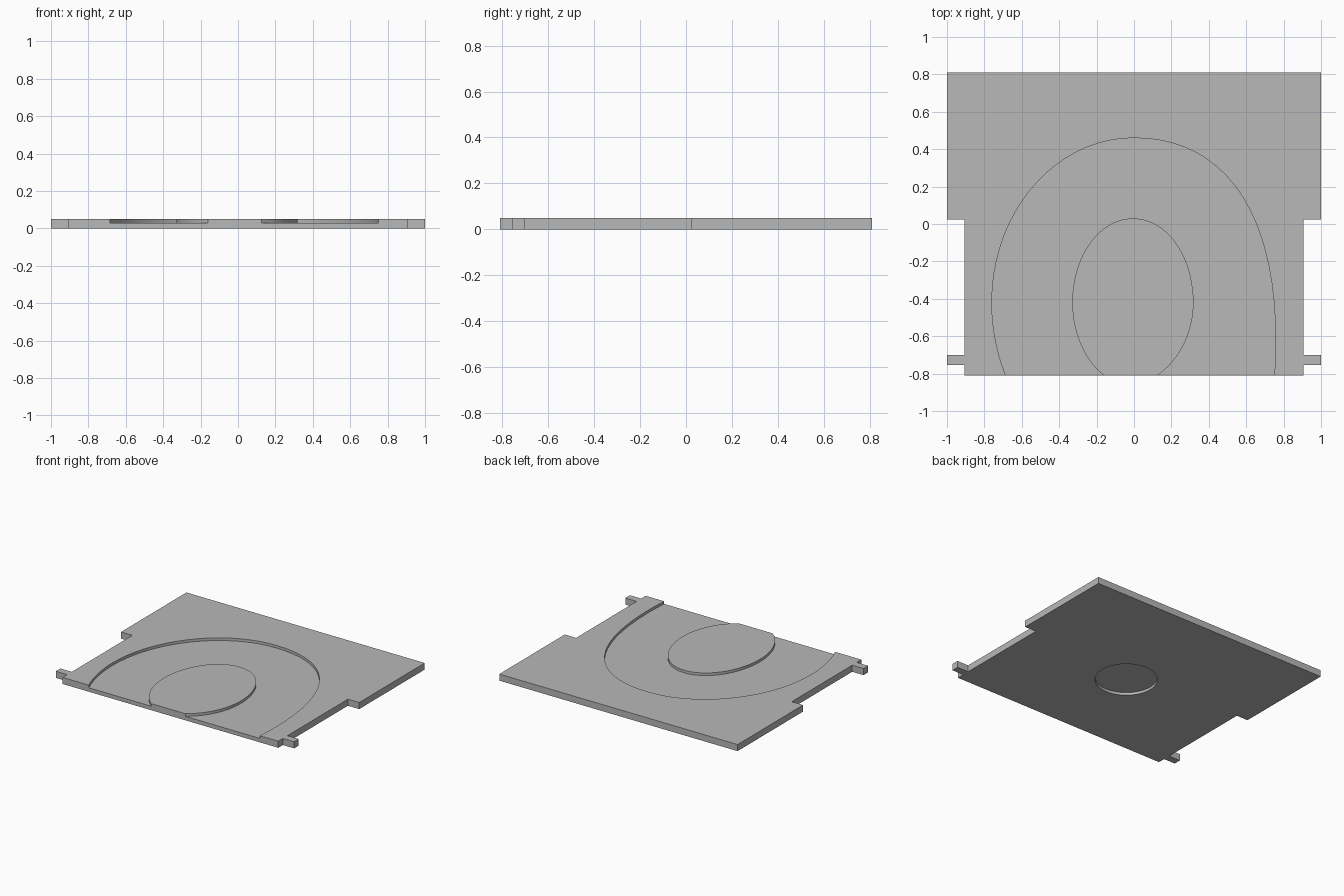
import bpy, bmesh
from mathutils import Vector
from mathutils.geometry import interpolate_bezier

cube = bpy.data.objects.get("Cube")
if cube:
    bpy.data.objects.remove(cube, do_unlink=True)

TOP, GROOVE_FLOOR, POCKET_DEPTH = 0.05, 0.03, 0.02
FRONT, BACK = -0.81, 0.81

grey = bpy.data.materials.new("plain grey")
grey.use_nodes = True
colour = (0.48, 0.48, 0.48, 1)
grey.diffuse_color = colour
grey.node_tree.nodes["Principled BSDF"].inputs["Base Color"].default_value = colour


def prism(name, outline, z0, z1):
    """Extrude a flat outline between two heights."""
    bm = bmesh.new()
    face = bm.faces.new([bm.verts.new((x, y, z0)) for x, y in outline])
    walls = bmesh.ops.extrude_face_region(bm, geom=[face])
    moved = [v for v in walls["geom"] if isinstance(v, bmesh.types.BMVert)]
    bmesh.ops.translate(bm, vec=(0, 0, z1 - z0), verts=moved)
    bmesh.ops.recalc_face_normals(bm, faces=bm.faces)
    mesh = bpy.data.meshes.new(name)
    bm.to_mesh(mesh)
    bm.free()
    mesh.materials.append(grey)
    obj = bpy.data.objects.new(name, mesh)
    bpy.context.collection.objects.link(obj)
    return obj


def smooth_path(points, steps=20):
    """Join cubic curves given as anchor, handle, handle, anchor..."""
    p = [Vector(q) for q in points]
    path = [p[0]]
    for i in range(0, len(p) - 1, 3):
        path += interpolate_bezier(*p[i:i + 4], steps)[1:]
    return [(v.x, v.y) for v in path]


def cut(target, cutter):
    """Subtract the cutter and remove it."""
    cutter.hide_render = True
    mod = target.modifiers.new("cut", "BOOLEAN")
    mod.operation, mod.solver, mod.object = "DIFFERENCE", "EXACT", cutter
    bpy.context.view_layer.objects.active = target
    bpy.ops.object.modifier_apply(modifier=mod.name)
    bpy.data.objects.remove(cutter, do_unlink=True)


# Plate with side notches and small front tabs, mirrored left to right
half = [(0.905, FRONT), (0.905, -0.755), (1, -0.755), (1, -0.70),
        (0.905, -0.70), (0.905, 0.025), (1, 0.025), (1, BACK)]
plate = prism("base_plate", half + [(-x, y) for x, y in reversed(half)], 0, TOP)

# Wide groove between the outer arch and the oval island, open at the front
arch = smooth_path([
    (-0.685, FRONT), (-0.735, -0.69), (-0.76, -0.55), (-0.76, -0.42),
    (-0.76, 0.066), (-0.42, 0.46), (0, 0.46),
    (0.48, 0.46), (0.757, 0.07), (0.757, -0.62),
    (0.757, -0.68), (0.755, -0.75), (0.75, FRONT)])
island = smooth_path([
    (-0.16, FRONT), (-0.26, -0.735), (-0.33, -0.585), (-0.33, -0.42),
    (-0.33, -0.17), (-0.185, 0.03), (-0.005, 0.03),
    (0.175, 0.03), (0.318, -0.17), (0.318, -0.42),
    (0.318, -0.585), (0.24, -0.73), (0.125, FRONT)])


def past_front(path):
    return [(path[0][0], FRONT - 0.1)] + path + [(path[-1][0], FRONT - 0.1)]


groove = past_front(arch) + past_front(island)[::-1]
cut(plate, prism("groove_cutter", groove, GROOVE_FLOOR, TOP + 0.1))

# Round pocket in the underside
bpy.ops.mesh.primitive_cylinder_add(vertices=64, radius=0.215, depth=2 * POCKET_DEPTH,
                                    location=(0, -0.083, 0))
pocket = bpy.context.object
pocket.name = "pocket_cutter"
pocket.data.materials.append(grey)
cut(plate, pocket)

# Smooth curved walls, sharp edges
bpy.ops.object.select_all(action="DESELECT")
plate.select_set(True)
bpy.context.view_layer.objects.active = plate
bpy.ops.object.shade_smooth_by_angle()
